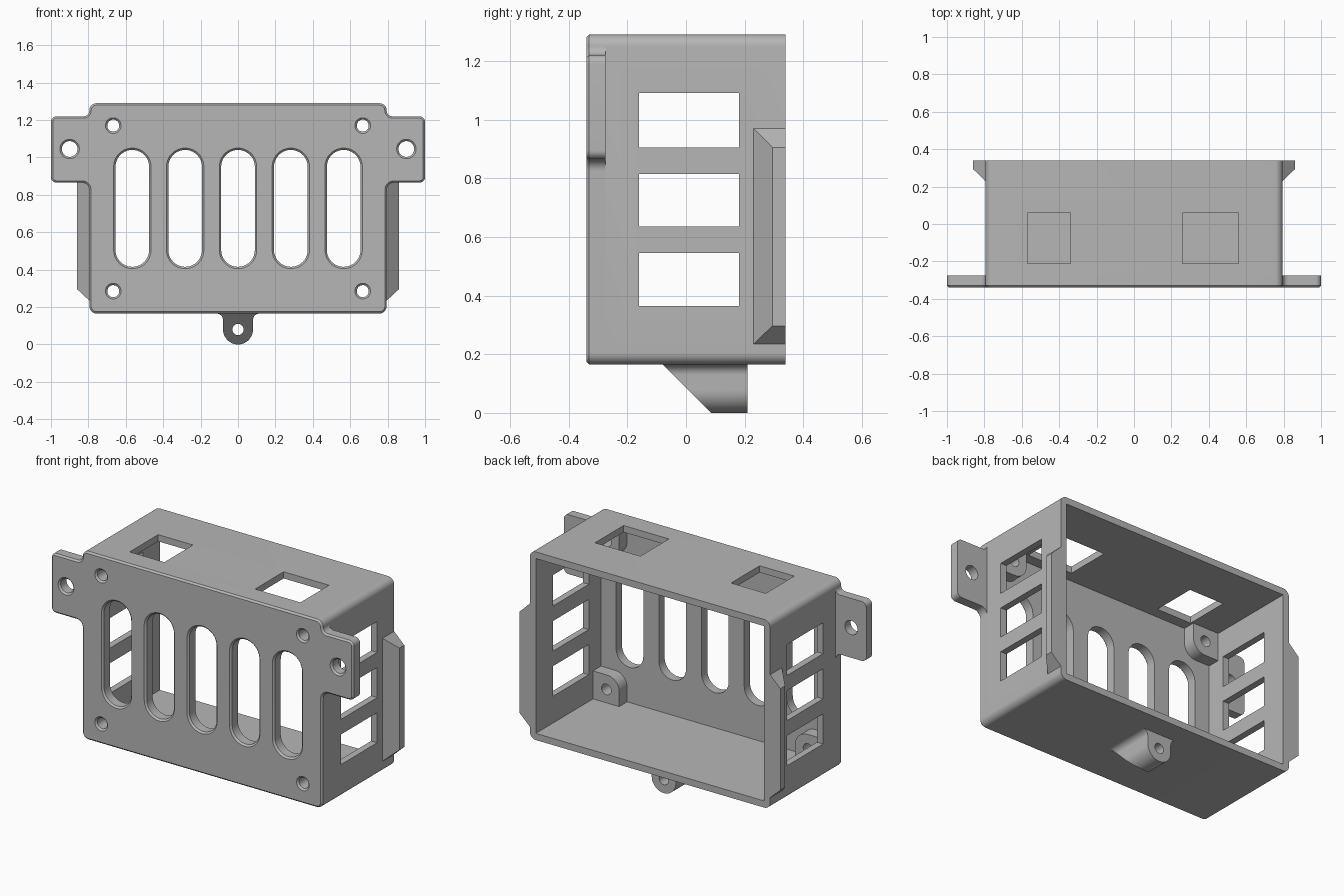
import bpy, bmesh, math
from mathutils import Vector

cube = bpy.data.objects.get("Cube")
if cube:
    bpy.data.objects.remove(cube, do_unlink=True)

grey = bpy.data.materials.new("light grey plastic")
grey.use_nodes = True
grey.diffuse_color = (0.47, 0.47, 0.47, 1)
grey.node_tree.nodes["Principled BSDF"].inputs["Base Color"].default_value = (0.47, 0.47, 0.47, 1)

FRONT, PLATE_BACK, BACK = -0.34, -0.275, 0.34
W, Z0, Z1 = 0.795, 0.165, 1.29
MID = (Z0 + Z1) / 2
WALL = 0.04
CHAMFER = 0.01


def rounded(corners, steps=10):
    """Outline in x, z from (x, z, radius) corners, convex or concave."""
    out = []
    n = len(corners)
    for i, (x, z, r) in enumerate(corners):
        p = Vector((x, z))
        a = (Vector(corners[i - 1][:2]) - p).normalized()
        b = (Vector(corners[(i + 1) % n][:2]) - p).normalized()
        if r == 0:
            pts = [p]
        else:
            half = a.angle(b) / 2
            centre = p + (a + b).normalized() * (r / math.sin(half))
            start = p + a * (r / math.tan(half)) - centre
            end = p + b * (r / math.tan(half)) - centre
            sweep = math.atan2(start.x * end.y - start.y * end.x, start.dot(end))
            pts = []
            for k in range(steps + 1):
                t = sweep * k / steps
                c, s = math.cos(t), math.sin(t)
                pts.append(centre + Vector((c * start.x - s * start.y, s * start.x + c * start.y)))
        for q in pts:
            if not out or (q - out[-1]).length > 1e-4:
                out.append(q)
    if (out[0] - out[-1]).length < 1e-4:
        out.pop()
    return out


def box_outline(x0, x1, z0, z1, r):
    return rounded([(x0, z0, r), (x1, z0, r), (x1, z1, r), (x0, z1, r)])


def circle(x, z, r):
    return box_outline(x - r, x + r, z - r, z + r, r)


def grow(outline, d):
    """Move a counter-clockwise outline outward by d."""
    out = []
    for i, p in enumerate(outline):
        e = (p - outline[i - 1]).normalized()
        f = (outline[(i + 1) % len(outline)] - p).normalized()
        n1, n2 = Vector((e.y, -e.x)), Vector((f.y, -f.x))
        out.append(p + (n1 + n2) * (d / (1 + n1.dot(n2))))
    return out


def prism(bm, outline, levels):
    """Loft an x, z outline through (y, growth) levels."""
    rings = [[bm.verts.new((p.x, y, p.y)) for p in grow(outline, d)] for y, d in levels]
    for r, s in zip(rings, rings[1:]):
        for i in range(len(r)):
            bm.faces.new((r[i - 1], r[i], s[i], s[i - 1]))
    bm.faces.new(rings[0])
    bm.faces.new(rings[-1])


def block(bm, lo, hi):
    prism(bm, box_outline(lo[0], hi[0], lo[2], hi[2], 0), [(lo[1], 0), (hi[1], 0)])


def finish(name, bm):
    bmesh.ops.recalc_face_normals(bm, faces=bm.faces)
    mesh = bpy.data.meshes.new(name)
    bm.to_mesh(mesh)
    bm.free()
    mesh.materials.append(grey)
    ob = bpy.data.objects.new(name, mesh)
    bpy.context.collection.objects.link(ob)
    return ob


def cut(ob, cutter_bm):
    """Subtract a cutter and keep only the result."""
    cutter = finish("cutter", cutter_bm)
    cutter.hide_render = True
    mod = ob.modifiers.new("cut", "BOOLEAN")
    mod.operation, mod.solver, mod.object = "DIFFERENCE", "EXACT", cutter
    dg = bpy.context.evaluated_depsgraph_get()
    mesh = bpy.data.meshes.new_from_object(ob.evaluated_get(dg))
    ob.modifiers.clear()
    ob.data = mesh
    bpy.data.objects.remove(cutter, do_unlink=True)


parts = []

# Front plate with two mounting ears
half = [(W, Z0, 0.04), (W, 0.865, 0.04), (1.0, 0.865, 0.03),
        (1.0, 1.22, 0.03), (W, 1.22, 0.03), (W, Z1, 0.04)]
bm = bmesh.new()
prism(bm, rounded(half + [(-x, z, r) for x, z, r in reversed(half)]),
      [(FRONT, -CHAMFER), (FRONT + CHAMFER, 0), (PLATE_BACK, 0)])
plate = finish("front_plate", bm)

# Chamfered slots, corner screw holes and ear holes
holes = [box_outline(i * 0.2825 - 0.09, i * 0.2825 + 0.09, 0.415, 1.04, 0.09) for i in range(-2, 3)]
for s in (-1, 1):
    holes += [circle(s * 0.667, MID + t * 0.4425, 0.032) for t in (-1, 1)]
    holes.append(circle(s * 0.9, 1.045, 0.042))
bm = bmesh.new()
for h in holes:
    prism(bm, h, [(FRONT - CHAMFER, 2 * CHAMFER), (FRONT + CHAMFER, 0), (0, 0)])
cut(plate, bm)
parts.append(plate)

# Open-backed housing
bm = bmesh.new()
prism(bm, box_outline(-W, W, Z0, Z1, 0.04), [(PLATE_BACK, 0), (BACK, 0)])
housing = finish("housing", bm)
bm = bmesh.new()
block(bm, (-W + WALL, -0.5, Z0 + WALL), (W - WALL, 0.5, Z1 - WALL))
cut(housing, bm)

# Side vents and top openings
bm = bmesh.new()
for z0, z1 in ((0.365, 0.545), (0.635, 0.815), (0.905, 1.09)):
    block(bm, (-1, -0.16, z0), (1, 0.18, z1))
for x0, x1 in ((-0.57, -0.34), (0.26, 0.56)):
    block(bm, (x0, -0.21, 1.15), (x1, 0.06, 1.4))
cut(housing, bm)
parts.append(housing)

# Screw bosses inside the four corners
for s, side in ((-1, "right"), (1, "left")):
    for t, level in ((-1, "lower"), (1, "upper")):
        bm = bmesh.new()
        corners = [(0.582, 0.355, 0.08), (0.582, 0.53, 0), (0.76, 0.53, 0), (0.76, 0.355, 0)]
        pts = [(s * x, MID + t * z, r) for x, z, r in corners]
        if s * t > 0:
            pts.reverse()
        outline = rounded(pts)
        area = sum(outline[i - 1].cross(outline[i]) for i in range(len(outline)))
        if area < 0:
            outline.reverse()
        prism(bm, outline, [(PLATE_BACK - 0.001, 0), (-0.2, 0)])
        boss = finish(f"{level}_{side}_boss", bm)
        bm = bmesh.new()
        prism(bm, circle(s * 0.667, MID + t * 0.4425, 0.032), [(-0.5, 0), (0, 0)])
        cut(boss, bm)
        parts.append(boss)

# Tapered side rails at the back
for s, side in ((-1, "right"), (1, "left")):
    bm = bmesh.new()
    for x, y, z0, z1 in ((W - 0.005, 0.225, 0.23, 0.975), (0.862, 0.295, 0.297, 0.905)):
        for yy in (y, BACK):
            for z in (z0, z1):
                bm.verts.new((s * x, yy, z))
    bmesh.ops.convex_hull(bm, input=bm.verts)
    bmesh.ops.dissolve_limit(bm, angle_limit=0.01, verts=bm.verts, edges=bm.edges)
    parts.append(finish(f"{side}_rail", bm))

# Bottom mounting tab with sloped front
half = [(0.08, 0, 0.08), (0.08, Z0, 0.035), (0.13, Z0, 0), (0.13, Z0 + 0.01, 0)]
bm = bmesh.new()
prism(bm, rounded(half + [(-x, z, r) for x, z, r in reversed(half)]), [(-0.12, 0), (0.21, 0)])
cutoff = bmesh.ops.bisect_plane(bm, geom=bm.verts[:] + bm.edges[:] + bm.faces[:],
                                plane_co=(0, -0.08, Z0), plane_no=(0, -1, -1), clear_outer=True)
rim = [e for e in cutoff["geom_cut"] if isinstance(e, bmesh.types.BMEdge)]
bmesh.ops.holes_fill(bm, edges=rim, sides=0)
tab = finish("bottom_tab", bm)
bm = bmesh.new()
prism(bm, circle(0, 0.08, 0.03), [(-0.5, 0), (0.5, 0)])
cut(tab, bm)
parts.append(tab)

# Smooth the rounded corners, keep edges sharp
bpy.ops.object.select_all(action="DESELECT")
for ob in parts:
    ob.select_set(True)
bpy.context.view_layer.objects.active = plate
bpy.ops.object.shade_smooth_by_angle(angle=math.radians(25))
